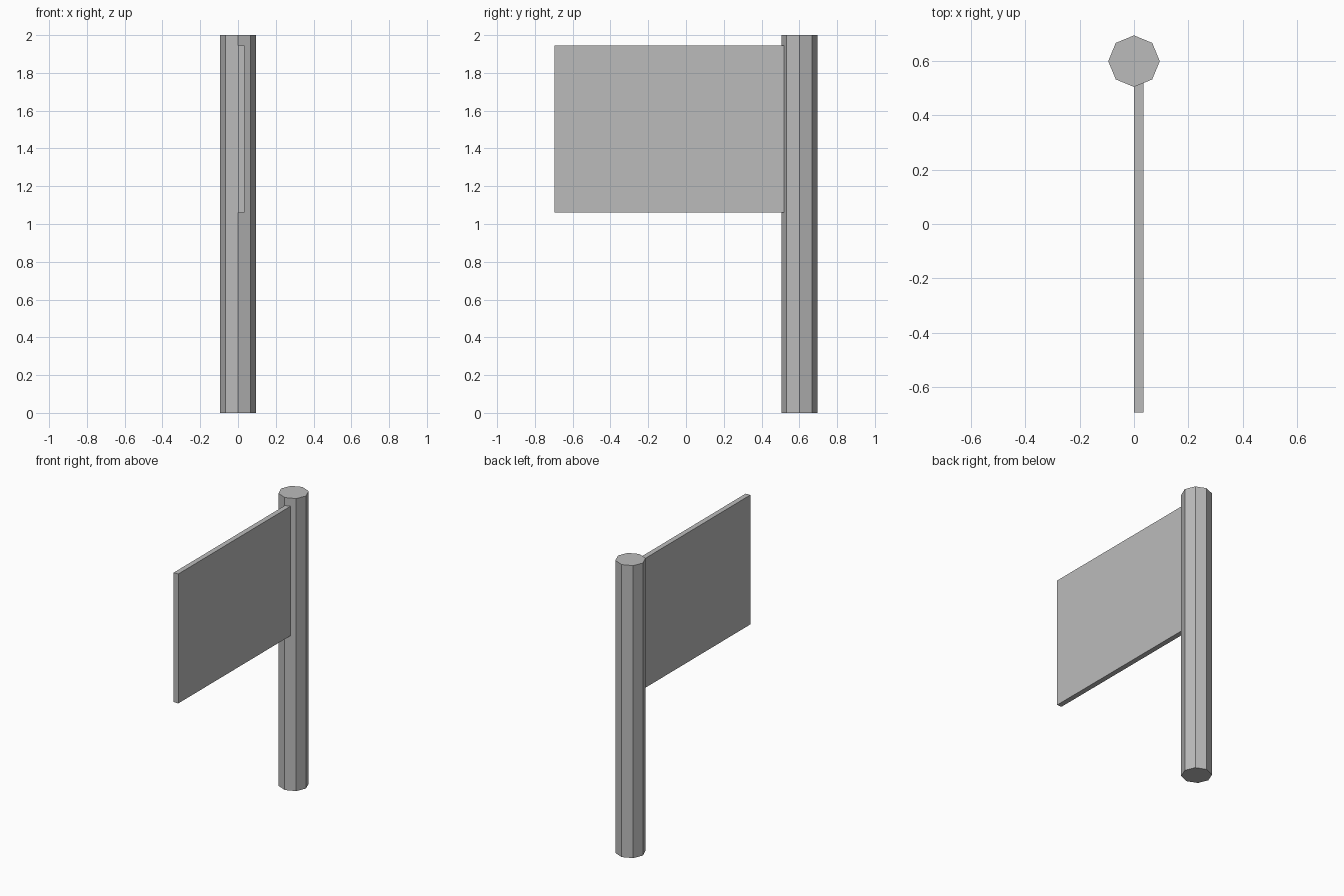
import bpy

cube = bpy.data.objects.get("Cube")
if cube:
    bpy.data.objects.remove(cube, do_unlink=True)

# Single plain grey
grey = bpy.data.materials.new("plain grey")
grey.use_nodes = True
colour = (0.5, 0.5, 0.5, 1)
grey.diffuse_color = colour
grey.node_tree.nodes["Principled BSDF"].inputs["Base Color"].default_value = colour


def finish(name):
    obj = bpy.context.object
    obj.name = obj.data.name = name
    obj.data.materials.append(grey)
    return obj


# Eight-sided pole, corners on the axes
POLE_Y, POLE_R, HEIGHT = 0.6, 0.095, 2.0
bpy.ops.mesh.primitive_cylinder_add(vertices=8, radius=POLE_R, depth=HEIGHT,
                                    location=(0, POLE_Y, HEIGHT / 2))
finish("pole")

# Flat panel running forward from inside the pole
low, high = (0.0, -0.695, 1.06), (0.035, POLE_Y, 1.945)
bpy.ops.mesh.primitive_cube_add(size=1, location=[(a + b) / 2 for a, b in zip(low, high)])
panel = finish("flag_panel")
panel.scale = [b - a for a, b in zip(low, high)]
bpy.ops.object.transform_apply(location=False, rotation=False, scale=True)
